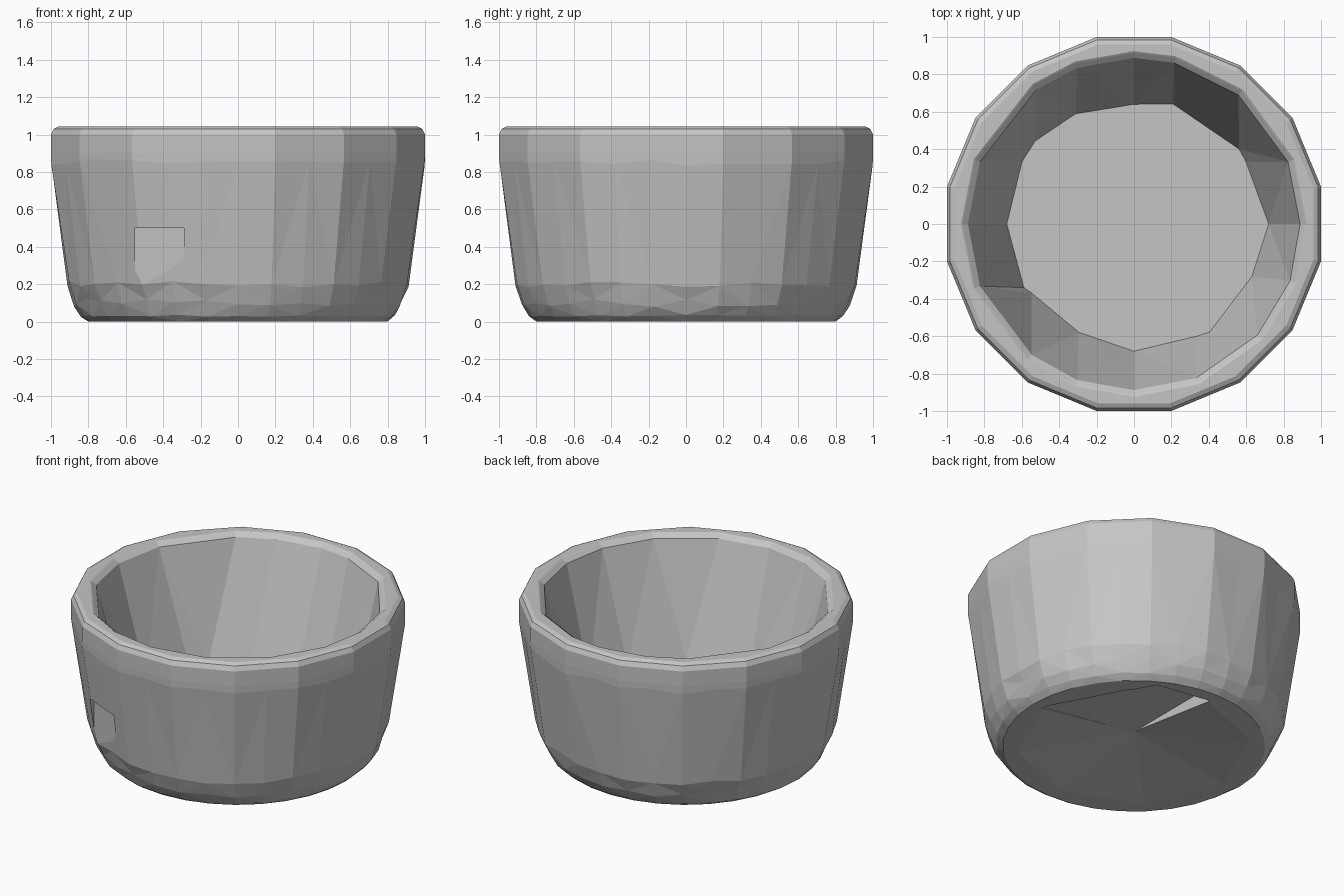
import bpy, bmesh, random
from math import cos, sin, radians, pi

random.seed(4)
cube = bpy.data.objects.get("Cube")
if cube:
    bpy.data.objects.remove(cube, do_unlink=True)

grey = bpy.data.materials.new("stone grey")
grey.use_nodes = True
colour = (0.56, 0.56, 0.56, 1)
grey.diffuse_color = colour
grey.node_tree.nodes["Principled BSDF"].inputs["Base Color"].default_value = colour


def loft(name, rings):
    """Closed solid from rings of points, bottom to top."""
    bm = bmesh.new()
    rows = [[bm.verts.new(p) for p in ring] for ring in rings]
    n = len(rows[0])
    for a, b in zip(rows, rows[1:]):
        for i in range(n):
            j = (i + 1) % n
            bm.faces.new((a[i], a[j], b[j], b[i]))
    bm.faces.new(rows[0][::-1])
    bm.faces.new(rows[-1])
    bmesh.ops.recalc_face_normals(bm, faces=bm.faces)
    bmesh.ops.triangulate(bm, faces=[f for f in bm.faces if len(f.verts) == 4])
    mesh = bpy.data.meshes.new(name)
    bm.to_mesh(mesh)
    bm.free()
    mesh.materials.append(grey)
    obj = bpy.data.objects.new(name, mesh)
    bpy.context.collection.objects.link(obj)
    return obj


def carve(obj, cutter):
    cutter.hide_render = True
    mod = obj.modifiers.new("carve", 'BOOLEAN')
    mod.operation = 'DIFFERENCE'
    mod.solver = 'EXACT'
    mod.object = cutter
    bpy.context.view_layer.objects.active = obj
    bpy.ops.object.modifier_apply(modifier=mod.name)
    bpy.data.objects.remove(cutter, do_unlink=True)


def polar(r, degrees, z):
    return (r * cos(radians(degrees)), r * sin(radians(degrees)), z)


# Outer body: sixteen flat walls above, rounder and rougher towards the foot
# (half width, height, roundness, roughness)
profile = [(0.80, 0, 1, 0), (0.84, 0.03, 1, 0.006), (0.877, 0.10, 0.8, 0.02),
           (0.912, 0.20, 0.5, 0.015), (0.998, 0.85, 0, 0.015),
           (1.0, 0.9, 0, 0), (1.0, 1.0, 0, 0), (0.985, 1.03, 0, 0),
           (0.96, 1.043, 0, 0)]
outer = []
for half, z, round_, rough in profile:
    ring = []
    for i in range(32):
        corner = half / cos(pi / 16)
        r = corner + (half - corner) * round_ if i % 2 else half
        ring.append(polar(r, i * 11.25, z + random.uniform(-rough, rough)))
    outer.append(ring)
bowl = loft("bowl", outer)

# Hollow: uneven twisted walls down to a raised floor
# (angle at rim, angle at floor, floor radius)
walls = [(0, 0, 0.72), (22, 29, 0.685), (51, 35.5, 0.69), (76, 72, 0.675),
         (90, 90, 0.64), (110, 118, 0.667), (126, 140, 0.69), (158, 151, 0.685),
         (180, 180, 0.68), (202, 210, 0.68), (232, 214, 0.66), (250, 243, 0.65),
         (270, 270, 0.68), (292, 300, 0.69), (318, 305, 0.705), (340, 336, 0.69)]
floor_ring = [polar(r, low, 0.28) for high, low, r in walls]
lip_rings = [[polar(r, high, z) for high, low, floor_r in walls]
             for r, z in [(0.888, 1.015), (0.915, 1.037), (0.95, 1.06)]]
carve(bowl, loft("hollow_cutter", [floor_ring] + lip_rings))

# Underside: shallow faceted cone, with one quarter sunk deeper
carve(bowl, loft("underside_cutter", [
    [polar(r, i * 45, z) for i in range(8)]
    for r, z in [(0.78, -0.01), (0.71, 0), (0.01, 0.1)]]))
quarter = [(0, 0, 0.1), (0.74, 0, 0.002), (0.37, 0.66, 0.05), (0, 0.72, 0.1)]
carve(bowl, loft("quarter_cutter", [[(x, y, -0.1) for x, y, z in quarter], quarter]))

# Shallow chip in the front wall
chip = loft("chip_cutter", [
    [(-0.55, -1, z), (-0.29, -1, z), (-0.29, front, z), (-0.55, front + 0.14, z)]
    for z, front in [(0.2, -0.885), (0.5, -0.885)]])
carve(bowl, chip)
